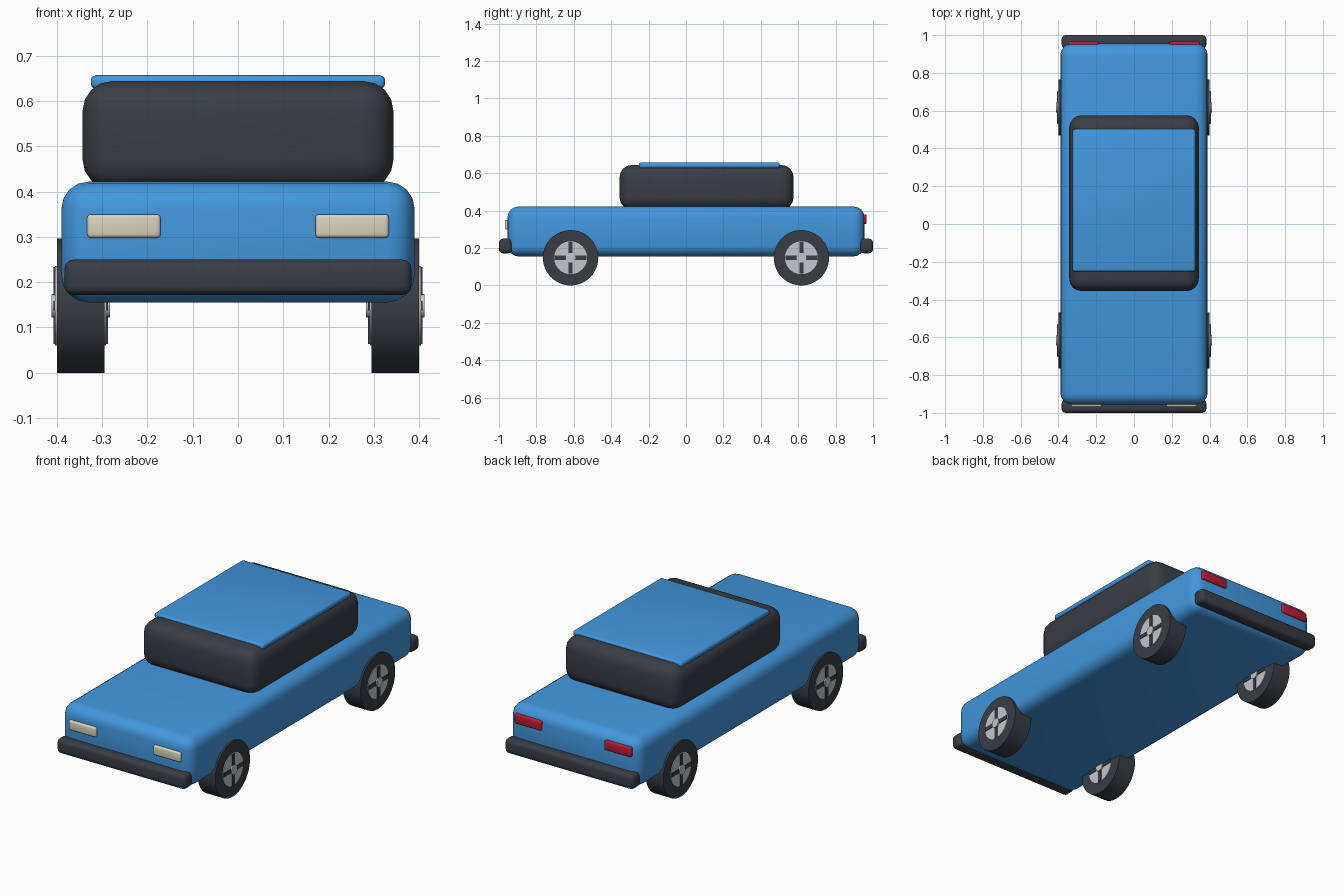
import bpy, math
from mathutils import Vector

if "Cube" in bpy.data.objects:
    bpy.data.objects.remove(bpy.data.objects["Cube"])


def material(name, rgb):
    m = bpy.data.materials.new(name)
    m.diffuse_color = (*rgb, 1)
    m.use_nodes = True
    m.node_tree.nodes["Principled BSDF"].inputs["Base Color"].default_value = m.diffuse_color
    return m


BLUE = material("blue_paint", (0.055, 0.31, 0.73))
DARK = material("dark_rubber", (0.040, 0.048, 0.060))
SILVER = material("silver", (0.55, 0.58, 0.60))
CREAM = material("cream_lamp", (0.70, 0.66, 0.52))
RED = material("red_lamp", (0.50, 0.012, 0.035))


def finish(obj, name, mat):
    obj.name = name
    obj.data.materials.append(mat)
    bpy.ops.object.transform_apply(location=False, rotation=True, scale=True)
    return obj


def box(name, lo, hi, mat, bevel=0.0, segments=3):
    """Rounded box between two corners."""
    lo, hi = Vector(lo), Vector(hi)
    bpy.ops.mesh.primitive_cube_add(size=1, location=(lo + hi) / 2)
    obj = bpy.context.object
    obj.scale = hi - lo
    finish(obj, name, mat)
    if bevel:
        mod = obj.modifiers.new("rounding", 'BEVEL')
        mod.width = bevel
        mod.segments = segments
        bpy.ops.object.modifier_apply(modifier=mod.name)
        bpy.ops.object.shade_smooth_by_angle(angle=math.radians(40))
    return obj


def disc(name, centre, radius, width, mat, sides=40):
    """Cylinder with its axis along x."""
    bpy.ops.mesh.primitive_cylinder_add(vertices=sides, radius=radius, depth=width,
                                        location=centre, rotation=(0, math.pi / 2, 0))
    obj = finish(bpy.context.object, name, mat)
    bpy.ops.object.shade_smooth_by_angle(angle=math.radians(40))
    return obj


# Body, glasshouse and roof panel
box("body", (-0.39, -0.955, 0.155), (0.39, 0.955, 0.422), BLUE, 0.06, 4)
box("cabin_glass", (-0.343, -0.355, 0.405), (0.343, 0.575, 0.644), DARK, 0.065, 4)
box("roof", (-0.325, -0.252, 0.627), (0.325, 0.502, 0.657), BLUE, 0.012)

# Bumpers
box("front_bumper", (-0.383, -1.0, 0.172), (0.383, -0.93, 0.25), DARK, 0.02)
box("rear_bumper", (-0.383, 0.93, 0.172), (0.383, 1.0, 0.25), DARK, 0.02)

for s, side in ((-1, "left"), (1, "right")):
    # Lamps
    x = s * 0.252
    box(side + "_headlight", (x - 0.081, -0.968, 0.298), (x + 0.081, -0.935, 0.35), CREAM, 0.008)
    x = s * 0.267
    box(side + "_tail_light", (x - 0.08, 0.935, 0.328), (x + 0.08, 0.966, 0.38), RED, 0.008)

    # Wheels: tyre, rim, four dark spokes and a hub cap, alike on both faces
    for y, end in ((-0.617, "front"), (0.617, "rear")):
        name = f"{end}_{side}_"
        c = Vector((s * 0.3475, y, 0.148))
        disc(name + "tyre", c, 0.148, 0.105, DARK, 48)
        disc(name + "rim", c, 0.088, 0.113, SILVER)
        disc(name + "hub_cap", c, 0.026, 0.129, SILVER, 24)
        for dy, dz in ((1, 0), (-1, 0), (0, 1), (0, -1)):
            half = Vector((0.06, 0.031 if dy else 0.011, 0.031 if dz else 0.011))
            mid = c + Vector((0, dy, dz)) * 0.054
            box(name + "spoke", mid - half, mid + half, DARK)
